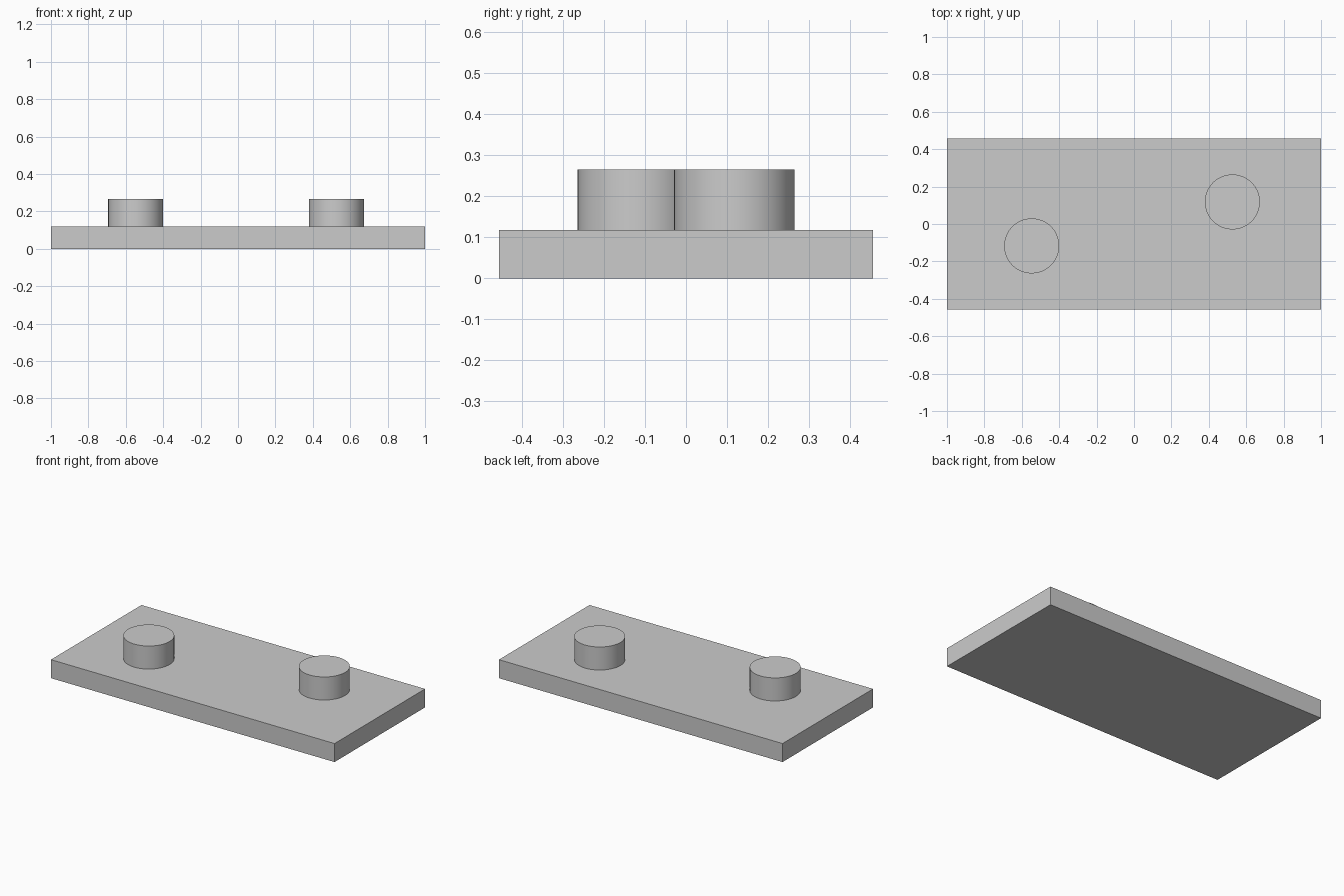
import bpy

cube = bpy.data.objects.get("Cube")
if cube:
    bpy.data.objects.remove(cube, do_unlink=True)

LENGTH, DEPTH, THICKNESS = 2.0, 0.912, 0.118
PEG_RADIUS, TOP = 0.147, 0.265
OVERLAP = 0.01

# Single grey finish
grey = bpy.data.materials.new("light_grey")
grey.use_nodes = True
colour = (0.6, 0.6, 0.6, 1)
grey.diffuse_color = colour
grey.node_tree.nodes["Principled BSDF"].inputs["Base Color"].default_value = colour


def finish(name):
    obj = bpy.context.object
    obj.name = obj.data.name = name
    obj.data.materials.append(grey)
    return obj


# Flat rectangular base plate
bpy.ops.mesh.primitive_cube_add(size=1, location=(0, 0, THICKNESS / 2))
plate = finish("base_plate")
plate.scale = (LENGTH, DEPTH, THICKNESS)
bpy.ops.object.transform_apply(location=False, rotation=False, scale=True)


# Round pegs, sunk slightly into the plate
def peg(name, x, y):
    bottom = THICKNESS - OVERLAP
    bpy.ops.mesh.primitive_cylinder_add(
        vertices=96, radius=PEG_RADIUS, depth=TOP - bottom,
        location=(x, y, (TOP + bottom) / 2))
    finish(name)
    bpy.ops.object.shade_smooth_by_angle()


peg("right_peg", -0.547, -0.117)
peg("left_peg", 0.526, 0.118)
